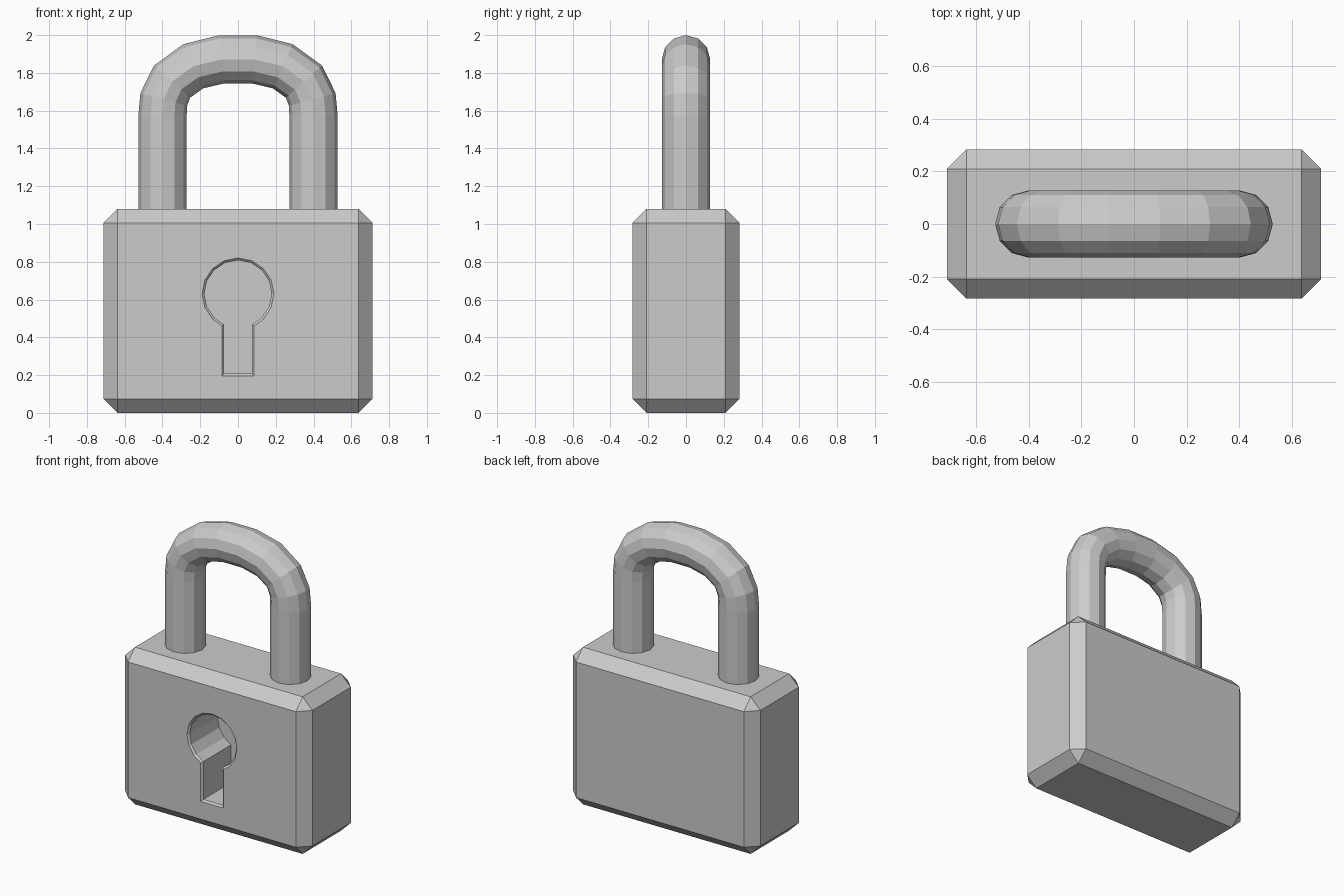
import bpy, bmesh, math
from mathutils import Vector

if "Cube" in bpy.data.objects:
    bpy.data.objects.remove(bpy.data.objects["Cube"])


def make_object(name, rings, caps=True):
    """Skin a list of equal-length vertex rings into one flat-shaded mesh."""
    bm = bmesh.new()
    loops = [[bm.verts.new(p) for p in ring] for ring in rings]
    n = len(loops[0])
    for a, b in zip(loops, loops[1:]):
        for i in range(n):
            j = (i + 1) % n
            bm.faces.new((a[i], a[j], b[j], b[i]))
    if caps:
        bm.faces.new(loops[0])
        bm.faces.new(loops[-1])
    bmesh.ops.recalc_face_normals(bm, faces=bm.faces)
    mesh = bpy.data.meshes.new(name)
    bm.to_mesh(mesh)
    bm.free()
    obj = bpy.data.objects.new(name, mesh)
    bpy.context.collection.objects.link(obj)
    return obj


# Lock body: chamfered block
HX, HY, HZ = 0.712, 0.283, 1.08
rect = [(-HX, -HY), (HX, -HY), (HX, HY), (-HX, HY)]
body = make_object("lock_body", [[(x, y, z) for x, y in rect] for z in (0, HZ)])
bevel = body.modifiers.new("chamfer", "BEVEL")
bevel.width = 0.074
bevel.segments = 1


# Keyhole: 16-sided round hole with a slot, narrow chamfer at the rim
def keyhole(y, inset):
    r, w, bottom, cz = 0.19 - inset, 0.086 - inset, 0.196 + inset, 0.63
    pts = []
    for i in range(-2, 11):
        a = math.radians(22.5 * i)
        pts.append((r * math.cos(a), y, cz + r * math.sin(a)))
    neck = cz - math.sqrt(r * r - w * w)
    pts += [(-w, y, neck), (-w, y, bottom), (w, y, bottom), (w, y, neck)]
    return pts


cutter = make_object("keyhole_cutter", [
    keyhole(-HY - 0.012, -0.012),
    keyhole(-HY + 0.012, 0.012),
    keyhole(0.03, 0.012)])
cutter.hide_render = True
cutter.hide_set(True)
cut = body.modifiers.new("keyhole", "BOOLEAN")
cut.operation = "DIFFERENCE"
cut.solver = "EXACT"
cut.object = cutter

# Shackle: 12-sided bar swept along a mirrored arch
half = [(-0.4, 1.03), (-0.4, 1.57), (-0.393, 1.66), (-0.349, 1.754),
        (-0.237, 1.835), (-0.085, 1.872)]
path = [Vector((x, 0, z)) for x, z in half + [(-x, z) for x, z in reversed(half)]]
rings = []
for i, p in enumerate(path):
    tangent = (path[min(i + 1, len(path) - 1)] - path[max(i - 1, 0)]).normalized()
    if half[0][1] <= p.z <= half[1][1]:
        tangent = Vector((0, 0, 1 if p.x < 0 else -1))
    side = Vector((-tangent.z, 0, tangent.x))
    ring = []
    for k in range(12):
        a = math.tau * k / 12
        ring.append(p + 0.128 * (side * math.cos(a) + Vector((0, 1, 0)) * math.sin(a)))
    rings.append(ring)
shackle = make_object("shackle", rings)
